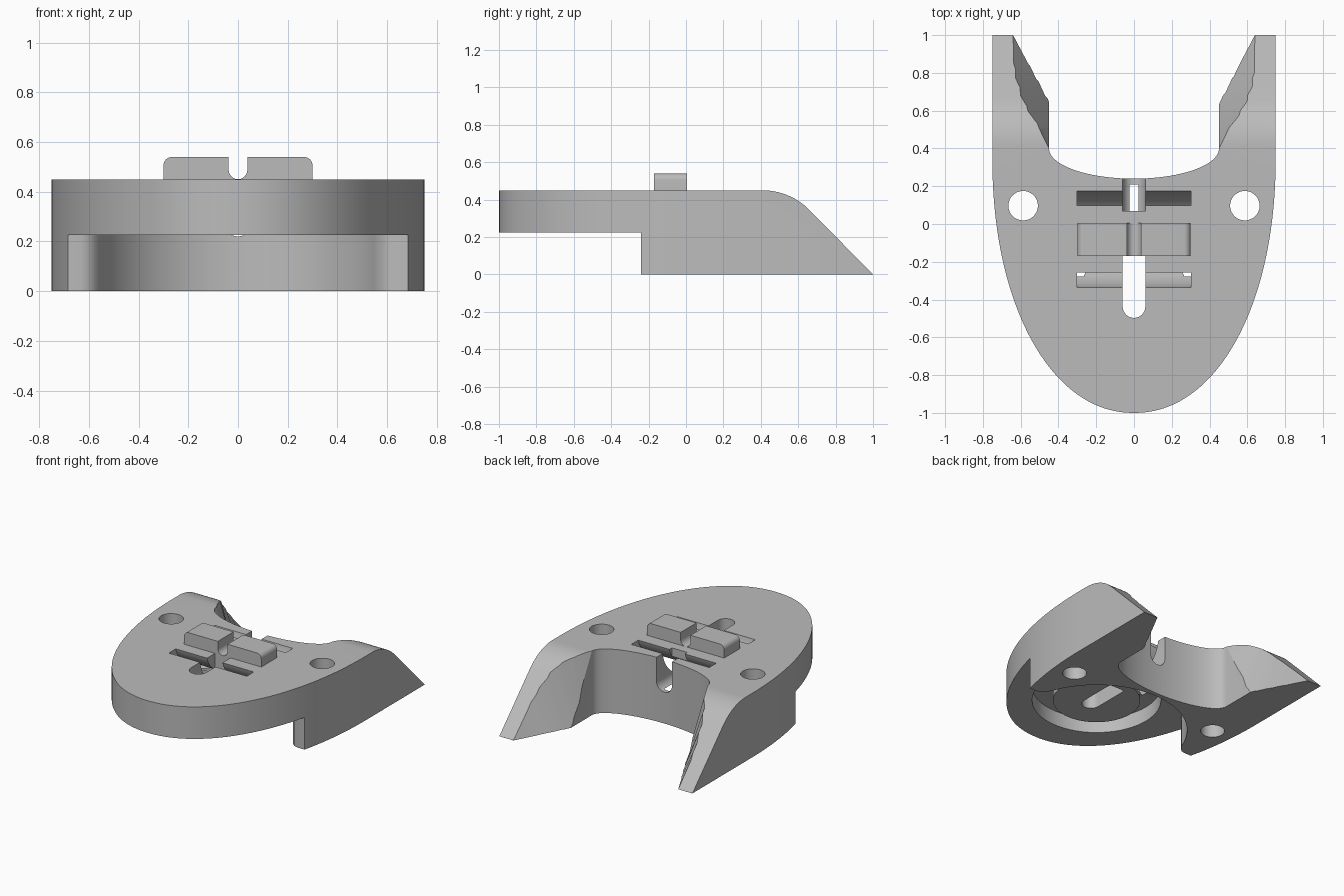
import bpy, bmesh
from math import sin, cos, pi, radians

if "Cube" in bpy.data.objects:
    bpy.data.objects.remove(bpy.data.objects["Cube"])

grey = bpy.data.materials.new("plain grey")
grey.use_nodes = True
COLOUR = (0.5, 0.5, 0.5, 1)
grey.diffuse_color = COLOUR
grey.node_tree.nodes["Principled BSDF"].inputs["Base Color"].default_value = COLOUR


def loft(name, rings):
    """Closed solid through a list of matching rings of 3D points."""
    bm = bmesh.new()
    loops = [[bm.verts.new(p) for p in ring] for ring in rings]
    n = len(loops[0])
    for a, b in zip(loops, loops[1:]):
        for i in range(n):
            j = (i + 1) % n
            bm.faces.new((a[i], a[j], b[j], b[i]))
    bm.faces.new(loops[0])
    bm.faces.new(loops[-1])
    bmesh.ops.recalc_face_normals(bm, faces=bm.faces)
    mesh = bpy.data.meshes.new(name)
    bm.to_mesh(mesh)
    bm.free()
    ob = bpy.data.objects.new(name, mesh)
    bpy.context.collection.objects.link(ob)
    mesh.materials.append(grey)
    return ob


def prism(name, pts, axis, lo, hi):
    """Extrude a 2D profile along an axis."""
    place = {"x": lambda p, t: (t, p[0], p[1]),
             "y": lambda p, t: (p[0], t, p[1]),
             "z": lambda p, t: (p[0], p[1], t)}[axis]
    return loft(name, [[place(p, t) for p in pts] for t in (lo, hi)])


def arc(cx, cy, rx, ry, start, end, n):
    angles = [radians(start + (end - start) * i / n) for i in range(n + 1)]
    return [(cx + rx * cos(a), cy + ry * sin(a)) for a in angles]


def circle(cx, cy, r, n=48):
    return arc(cx, cy, r, r, 0, 360, n)[:-1]


def mirrored(half):
    """Close a right-hand profile with its mirror image."""
    return half + [(-x, y) for x, y in reversed(half) if abs(x) > 1e-6]


def activate(ob):
    bpy.ops.object.select_all(action="DESELECT")
    ob.select_set(True)
    bpy.context.view_layer.objects.active = ob


def cut(ob, cutter):
    mod = ob.modifiers.new("cut", "BOOLEAN")
    mod.operation, mod.solver, mod.object = "DIFFERENCE", "EXACT", cutter
    activate(ob)
    bpy.ops.object.modifier_apply(modifier=mod.name)
    bpy.data.objects.remove(cutter)


# Body: rounded nose with two straight arms
nose = []
for i in range(41):
    a = pi / 2 * i / 40
    nose.append((0.75 * sin(a) ** (2 / 2.1), 0.35 - 1.35 * max(cos(a), 0) ** (2 / 2.1)))
body = prism("body", mirrored(nose + [(0.75, 1.0)]), "z", 0, 0.45)

# Sloping arm tops
slope = arc(0.41, 0.10, 0.35, 0.35, 90, 45, 16)
cut(body, prism("slope_cutter", [(0.41, 0.8)] + slope + [(1.02, -0.02), (1.2, -0.02), (1.2, 0.8)],
                "x", -1, 1))

# Rounded notch between the arms
notch = arc(0, 0.4, 0.45, 0.16, 270, 360, 24) + [(0.45, 1.2)]
cut(body, prism("notch_cutter", mirrored(notch), "z", -0.2, 0.8))

# Flared inner faces of the arms
sections = []
for y, lean in ((0.4, 0.28), (0.51, 0.28), (0.6, 0.34), (0.68, 0.4),
                (0.77, 0.46), (0.85, 0.5), (1.1, 0.5)):
    foot = 0.45 + (y - 0.64) * 0.528
    low, high = foot - 0.1 * lean, foot + 0.6 * lean
    sections.append([(-low, y, -0.1), (low, y, -0.1), (high, y, 0.6), (-high, y, 0.6)])
cut(body, loft("flare_cutter", sections))

# Raised nose underside with a round hollow running back into the body
CY = -0.38
hollow = [(1, -1.2), (1, -0.24), (0.63, -0.24), (0.60, -0.233), (0.575, -0.21)]
hollow += arc(0, CY, 0.59, 0.59, 20, 90, 32)
cut(body, prism("hollow_cutter", mirrored(hollow), "z", -0.2, 0.225))

# Ring channel in the hollow's ceiling
ring = prism("ring_cutter", circle(0, CY, 0.42, 64), "z", 0.1, 0.33)
cut(ring, prism("ring_core", circle(0, CY, 0.285, 64), "z", 0, 0.5))
cut(body, ring)

# Curved strap tunnel under the clip
tunnel = arc(-0.08, 0.5, 0.26, 0.26, 180, 360, 40) + arc(-0.08, 0.5, 0.185, 0.185, 360, 180, 40)
cut(body, prism("tunnel_cutter", tunnel, "x", -0.303, 0.303))

# Central slot, in front of and behind the clip
front_slot = arc(0, -0.437, 0.06, 0.06, 180, 360, 16) + [(0.06, -0.17), (-0.06, -0.17)]
cut(body, prism("front_slot_cutter", front_slot, "z", 0.15, 0.6))
back_slot = arc(0, 0.28, 0.06, 0.06, 180, 360, 16) + [(0.06, 0.6), (-0.06, 0.6)]
cut(body, prism("back_slot_cutter", back_slot, "y", 0.07, 0.3))

# Screw holes
for side in (-1, 1):
    cut(body, prism("hole_cutter", circle(side * 0.587, 0.097, 0.078), "z", -0.2, 0.8))

# Split clip block with rounded top corners
clip = arc(0, 0.49, 0.038, 0.04, 270, 360, 10) + [(0.038, 0.54)]
clip += arc(0.265, 0.505, 0.035, 0.035, 90, 0, 8) + [(0.3, 0.449), (0, 0.449)]
for name, side in (("clip_left", 1), ("clip_right", -1)):
    half = prism(name, [(side * x, z) for x, z in clip], "y", -0.17, 0.005)
    activate(half)
    bpy.ops.object.shade_smooth_by_angle(angle=radians(30))

activate(body)
bpy.ops.object.shade_smooth_by_angle(angle=radians(30))
